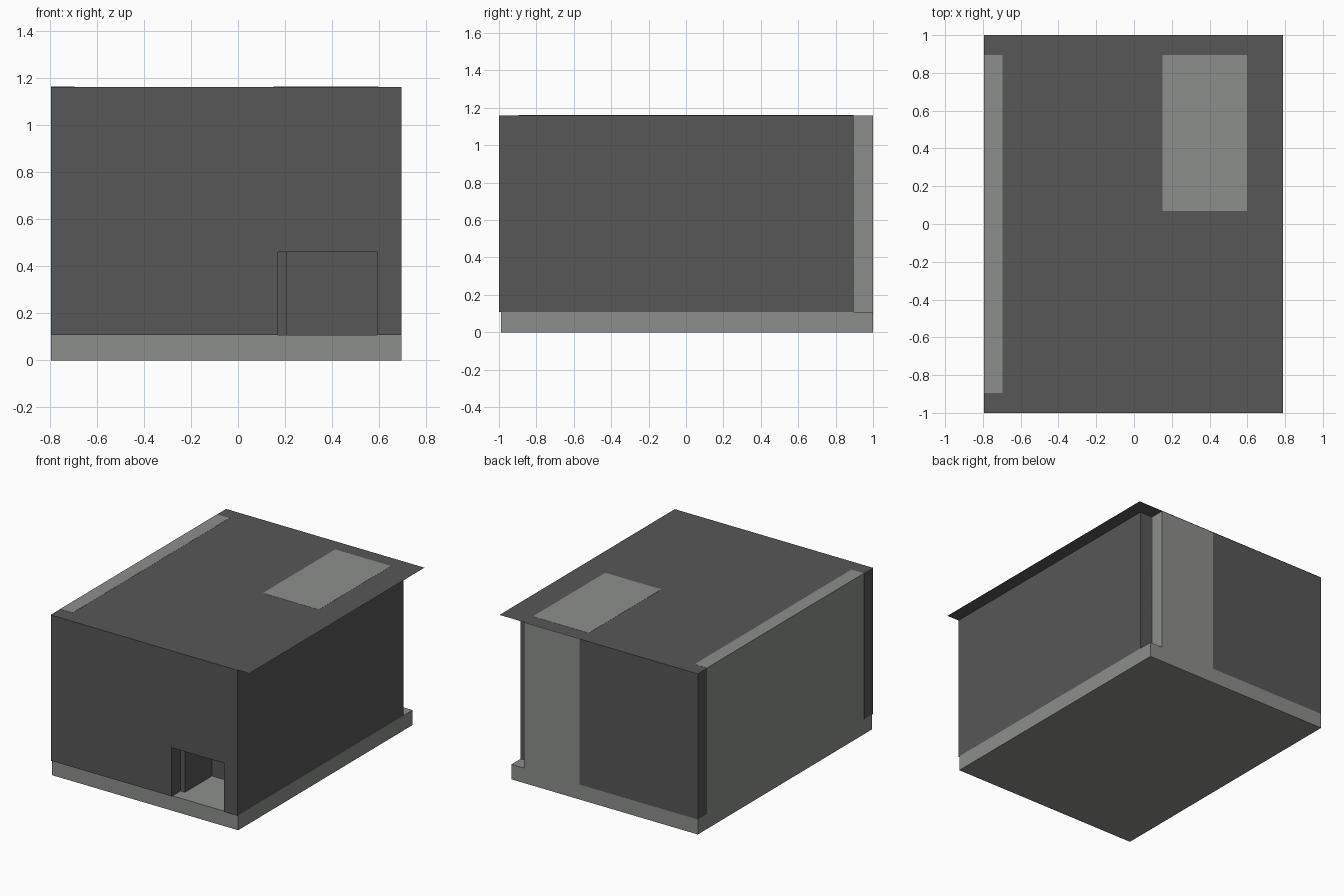
import bpy
import bmesh

if "Cube" in bpy.data.objects:
    bpy.data.objects.remove(bpy.data.objects["Cube"])


def material(name, rgb):
    m = bpy.data.materials.new(name)
    m.diffuse_color = (*rgb, 1.0)
    m.use_nodes = True
    m.node_tree.nodes["Principled BSDF"].inputs["Base Color"].default_value = m.diffuse_color
    return m


DARK = material("dark grey", (0.095, 0.095, 0.095))
LIGHT = material("light grey", (0.265, 0.275, 0.258))


def add_object(name, bm, mat):
    mesh = bpy.data.meshes.new(name)
    bm.to_mesh(mesh)
    bm.free()
    mesh.materials.append(mat)
    obj = bpy.data.objects.new(name, mesh)
    bpy.context.collection.objects.link(obj)
    return obj


def box(name, x, y, z, mat):
    """Axis-aligned box from (min, max) pairs."""
    bm = bmesh.new()
    bmesh.ops.create_cube(bm, size=1.0)
    for v in bm.verts:
        for i, (lo, hi) in enumerate((x, y, z)):
            v.co[i] = hi if v.co[i] > 0 else lo
    return add_object(name, bm, mat)


FLOOR, TOP = 0.108, 1.162
WALL = (FLOOR, TOP - 0.002)      # dark walls stop just under the roof sheet
PROUD = (FLOOR, TOP + 0.001)     # light parts show through the roof sheet

# Floor slab
box("floor_slab", (-0.795, 0.695), (-0.99, 1.0), (0, FLOOR), LIGHT)

# Front wall, built around the doorway
box("front_wall_left", (-0.795, 0.17), (-1.0, -0.9), WALL, DARK)
box("front_wall_right", (0.59, 0.695), (-1.0, -0.9), WALL, DARK)
box("front_door_header", (0.17, 0.59), (-1.0, -0.9), (0.46, WALL[1]), DARK)

# Side walls
box("left_wall", (-0.795, -0.695), (-0.895, 0.895), PROUD, LIGHT)
box("right_wall", (0.59, 0.695), (-0.9, 0.895), WALL, DARK)

# Back wall: dark on one side, light next to the open corner
box("back_wall_dark", (-0.795, 0.15), (0.895, 1.0), WALL, DARK)
box("back_wall_light", (0.15, 0.593), (0.895, 1.0), WALL, LIGHT)

# Small entry room behind the doorway
box("entry_side_wall", (0.105, 0.205), (-0.9, 0.07), WALL, DARK)
box("entry_rear_wall", (0.205, 0.59), (-0.59, -0.49), WALL, DARK)

# Light inner block visible in the roof
box("inner_block", (0.15, 0.597), (0.07, 0.895), PROUD, LIGHT)

# Paper-thin roof, overhanging on the right
bm = bmesh.new()
corners = ((-0.795, -1), (0.79, -1), (0.79, 1), (-0.795, 1))
bm.faces.new([bm.verts.new((x, y, TOP)) for x, y in corners])
add_object("roof_sheet", bm, DARK)
